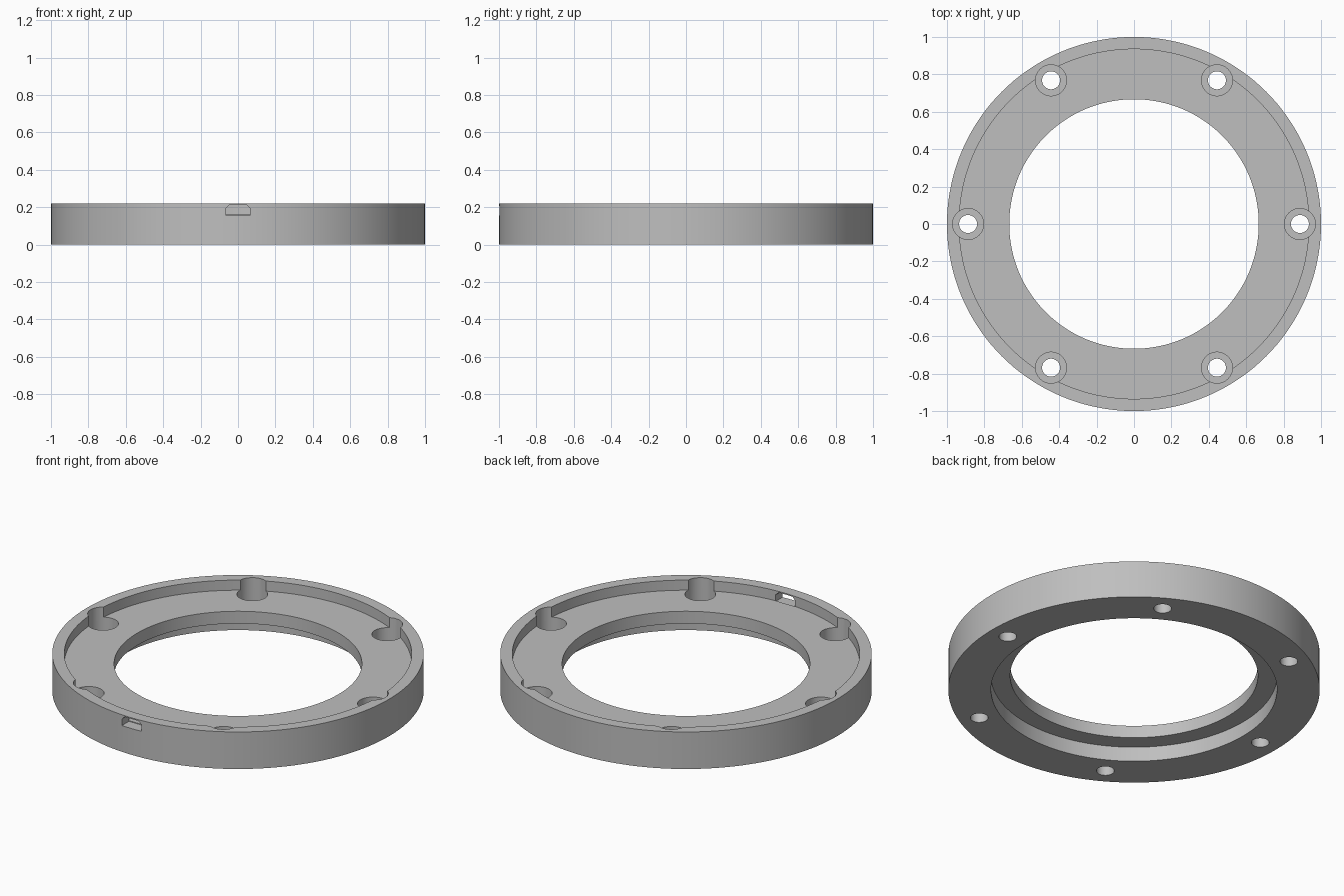
import bpy, bmesh, math
from mathutils import Matrix, Vector

cube = bpy.data.objects.get("Cube")
if cube:
    bpy.data.objects.remove(cube, do_unlink=True)

grey = bpy.data.materials.new("plain grey")
grey.use_nodes = True
COLOUR = (0.52, 0.52, 0.52, 1)
grey.diffuse_color = COLOUR
grey.node_tree.nodes["Principled BSDF"].inputs["Base Color"].default_value = COLOUR


def lathe(bm, profile, steps, centre=(0, 0)):
    """Revolve a closed (radius, height) outline around a vertical axis."""
    rings = []
    for i in range(steps):
        a = math.tau * i / steps
        rings.append([bm.verts.new((centre[0] + r * math.cos(a),
                                    centre[1] + r * math.sin(a), z)) for r, z in profile])
    n = len(profile)
    for i in range(steps):
        a, b = rings[i], rings[(i + 1) % steps]
        for j in range(n):
            k = (j + 1) % n
            if profile[j][0] == 0 and profile[k][0] == 0:
                continue
            bm.faces.new((a[j], b[j], b[k], a[k]))
    bmesh.ops.remove_doubles(bm, verts=bm.verts, dist=1e-5)
    bmesh.ops.dissolve_degenerate(bm, edges=bm.edges, dist=1e-6)


def finish(bm, name):
    bmesh.ops.recalc_face_normals(bm, faces=bm.faces)
    mesh = bpy.data.meshes.new(name)
    bm.to_mesh(mesh)
    bm.free()
    mesh.materials.append(grey)
    ob = bpy.data.objects.new(name, mesh)
    bpy.context.collection.objects.link(ob)
    return ob


# Ring body: raised outer lip above, stepped recess below
HEIGHT, FLOOR, LEDGE = 0.22, 0.16, 0.087
bm = bmesh.new()
lathe(bm, [(1, 0), (1, HEIGHT), (0.935, HEIGHT), (0.935, FLOOR),
           (0.667, FLOOR), (0.667, LEDGE), (0.77, LEDGE), (0.77, 0)], 144)
ring = finish(bm, "ring_body")

# Six counterbored screw holes
bm = bmesh.new()
for i in range(6):
    a = math.tau * i / 6
    lathe(bm, [(0, -0.1), (0.048, -0.1), (0.048, 0.07), (0.083, 0.07),
               (0.083, 0.3), (0, 0.3)], 48, (0.887 * math.cos(a), 0.887 * math.sin(a)))
bores = finish(bm, "screw_hole_cutter")

# Cable slot through the front of the lip, with clipped upper corners
bm = bmesh.new()
outline = [(-0.064, 0.156), (0.064, 0.156), (0.064, 0.195),
           (0.045, 0.213), (-0.045, 0.213), (-0.064, 0.195)]
face = bm.faces.new([bm.verts.new((x, -1.1, z)) for x, z in outline])
out = bmesh.ops.extrude_face_region(bm, geom=[face])
bmesh.ops.translate(bm, vec=Vector((0, 0.168, 0)),
                    verts=[v for v in out["geom"] if isinstance(v, bmesh.types.BMVert)])
slot = finish(bm, "cable_slot_cutter")

# Cut the openings
bpy.ops.object.select_all(action='DESELECT')
ring.select_set(True)
bpy.context.view_layer.objects.active = ring
for cutter in (bores, slot):
    cutter.hide_render = True
    mod = ring.modifiers.new("cut", 'BOOLEAN')
    mod.operation = 'DIFFERENCE'
    mod.solver = 'EXACT'
    mod.object = cutter
    bpy.ops.object.modifier_apply(modifier=mod.name)
    bpy.data.objects.remove(cutter, do_unlink=True)

bpy.ops.object.shade_smooth_by_angle(angle=math.radians(30))
